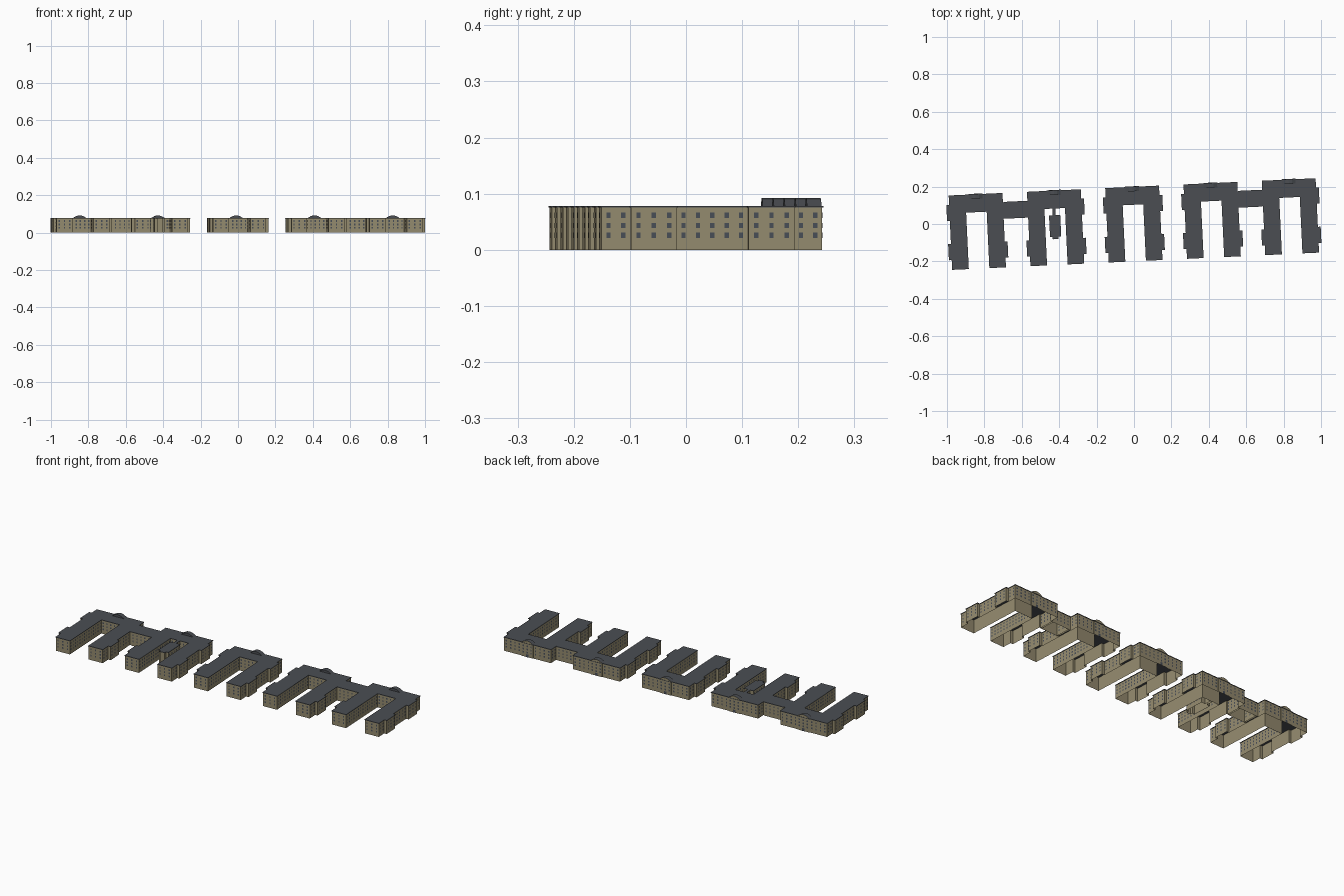
import bpy, bmesh, math
from mathutils import Vector

cube = bpy.data.objects.get("Cube")
if cube:
    bpy.data.objects.remove(cube, do_unlink=True)


def material(name, rgb):
    m = bpy.data.materials.new(name)
    m.use_nodes = True
    m.diffuse_color = (*rgb, 1)
    bsdf = m.node_tree.nodes["Principled BSDF"]
    bsdf.inputs["Base Color"].default_value = (*rgb, 1)
    bsdf.inputs["Roughness"].default_value = 0.9
    return m


MATS = [material("sandstone wall", (0.30, 0.26, 0.16)),
        material("slate roof", (0.07, 0.076, 0.086)),
        material("window glass", (0.065, 0.075, 0.095))]
WALL, ROOF, GLASS = range(3)

HEIGHT = 0.078                      # wall height
SLAB = 0.003                        # roof thickness
ROWS = (0.026, 0.0435, 0.0615)      # window centre heights
ANGLE = math.radians(2.7)           # the whole row is slightly turned
STEP = Vector((0.4185, 0.0197, 0))  # from one block to the next
MIDDLE = Vector((-0.01, 0.1965, 0))


def face(bm, points, mat):
    f = bm.faces.new([bm.verts.new(p) for p in points])
    f.material_index = mat
    return f


def mesh_from(bm, name):
    me = bpy.data.meshes.new(name)
    bm.to_mesh(me)
    bm.free()
    for m in MATS:
        me.materials.append(m)
    return me


def edges_of(outline):
    """Edges of a clockwise outline with their outward normals."""
    pts = [Vector((x, y, 0)) for x, y in outline]
    for i, a in enumerate(pts):
        b = pts[(i + 1) % len(pts)]
        d = (b - a).normalized()
        yield a, b, d, Vector((-d.y, d.x, 0))


def ring_faces(bm, points, low, high, mat):
    for i, a in enumerate(points):
        b = points[(i + 1) % len(points)]
        face(bm, [(b.x, b.y, low), (a.x, a.y, low), (a.x, a.y, high), (b.x, b.y, high)], mat)


def walls(outline, name):
    bm = bmesh.new()
    ring_faces(bm, [e[0] for e in edges_of(outline)], 0, HEIGHT, WALL)
    return mesh_from(bm, name)


def roof(outline, name):
    """Thin slab that overhangs the walls a little."""
    bm = bmesh.new()
    edges = list(edges_of(outline))
    pts = [e[0] + 0.002 * (e[3] + edges[i - 1][3]) for i, e in enumerate(edges)]
    low = HEIGHT - SLAB
    ring_faces(bm, pts, low, HEIGHT, ROOF)
    face(bm, [(p.x, p.y, HEIGHT) for p in reversed(pts)], ROOF)
    face(bm, [(p.x, p.y, low) for p in pts], ROOF)
    return mesh_from(bm, name)


def windows(outline, name):
    """Three rows of panes spread evenly along every long wall."""
    bm = bmesh.new()
    for a, b, d, n in edges_of(outline):
        length = (b - a).length
        count = int(length / 0.0215)
        if length < 0.03:
            continue
        for i in range(count):
            c = a + d * length * (i + 0.5) / count + n * 0.0007
            for z in ROWS:
                pane(bm, c, d, z, 0.0038, 0.0046)
    return mesh_from(bm, name)


def pane(bm, c, d, z, half_w, half_h):
    face(bm, [c + d * s * half_w + Vector((0, 0, z + t * half_h))
              for s, t in ((1, -1), (-1, -1), (-1, 1), (1, 1))], GLASS)


def pediment_mesh():
    """Raised gable over the middle of the back wall."""
    bm = bmesh.new()
    profile = [(-0.036, 0), (-0.017, 0.011), (0, 0.0145), (0.017, 0.011), (0.036, 0)]
    back = [(x, 0.004, HEIGHT + z) for x, z in profile]
    front = [(x, -0.022, HEIGHT + z) for x, z in profile]
    face(bm, back, WALL)
    face(bm, front, ROOF)
    for i in range(len(profile) - 1):
        face(bm, [back[i], back[i + 1], front[i + 1], front[i]], ROOF)
    bmesh.ops.recalc_face_normals(bm, faces=bm.faces)
    return mesh_from(bm, "pediment")


def door_mesh():
    bm = bmesh.new()
    pane(bm, Vector((0, 0.004, 0)), Vector((1, 0, 0)), 0.008, 0.007, 0.008)
    return mesh_from(bm, "back_door")


def place(mesh, name, index):
    ob = bpy.data.objects.new(name, mesh)
    ob.location = MIDDLE + STEP * (index - 2)
    ob.rotation_euler.z = ANGLE
    bpy.context.scene.collection.objects.link(ob)


def building(outline, name):
    return {f"{name}_walls": walls(outline, name + "_walls"),
            f"{name}_roof": roof(outline, name + "_roof"),
            f"{name}_windows": windows(outline, name + "_windows")}


def box(x0, x1, y0, y1):
    return [(x0, y1), (x1, y1), (x1, y0), (x0, y0)]


# U-shaped block: right half of the plan, then its mirror image
OUT, BAY, INNER, BAR, LEG = 0.142, 0.157, 0.057, -0.092, -0.394
half = [(0.036, 0.003), (0.036, 0), (OUT, 0)]
for top, bottom in ((-0.05, -0.132), (-0.26, -0.342)):
    half += [(OUT, top), (BAY, top), (BAY, bottom), (OUT, bottom)]
half += [(OUT, LEG), (INNER, LEG), (INNER, BAR)]
plan = half + [(-x, y) for x, y in reversed(half)]

block = building(plan, "block")
block["pediment"] = pediment_mesh()
block["back_door"] = door_mesh()
for i in range(5):
    for name, mesh in block.items():
        place(mesh, f"{name}_{i + 1}", i)

# Set-back wings joining the outer pairs of blocks
wing = building(box(0.15, 0.27, -0.134, -0.048), "wing")
for i in (0, 3):
    for name, mesh in wing.items():
        place(mesh, f"{name}_{i + 1}", i)

# Courtyard hall with its corridor and porch
hall = [(-0.011, BAR), (0.001, BAR), (0.001, -0.132), (0.026, -0.132), (0.026, -0.243),
        (0.012, -0.243), (0.012, -0.256), (-0.016, -0.256), (-0.016, -0.243),
        (-0.03, -0.243), (-0.03, -0.132), (-0.011, -0.132)]
for name, mesh in building(hall, "courtyard_hall").items():
    place(mesh, name, 1)
